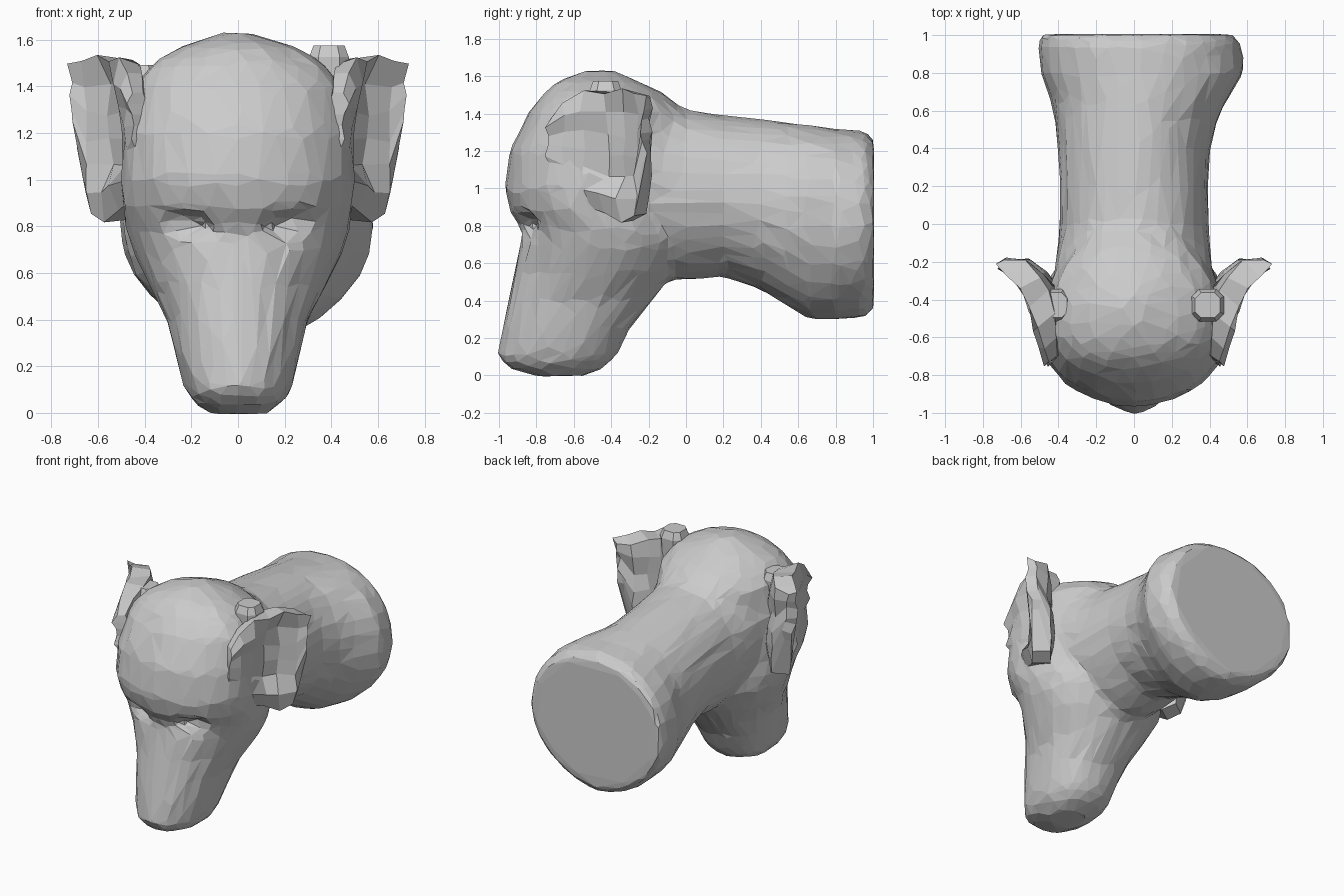
import bpy, bmesh, math, random
from mathutils import Vector

if "Cube" in bpy.data.objects:
    bpy.data.objects.remove(bpy.data.objects["Cube"])

random.seed(4)


def make_object(name, bm):
    bmesh.ops.recalc_face_normals(bm, faces=bm.faces)
    mesh = bpy.data.meshes.new(name)
    bm.to_mesh(mesh)
    bm.free()
    ob = bpy.data.objects.new(name, mesh)
    bpy.context.collection.objects.link(ob)
    return ob


def loft(name, rings):
    bm = bmesh.new()
    rows = [[bm.verts.new(p) for p in ring] for ring in rings]
    n = len(rows[0])
    for a, b in zip(rows, rows[1:]):
        for i in range(n):
            j = (i + 1) % n
            bm.faces.new((a[i], a[j], b[j], b[i]))
    bm.faces.new(rows[0])
    bm.faces.new(rows[-1])
    return make_object(name, bm)


def spow(v, e):
    return math.copysign(abs(v) ** e, v)


def apply_mod(ob, kind, **settings):
    mod = ob.modifiers.new(kind.lower(), kind)
    for key, value in settings.items():
        setattr(mod, key, value)
    bpy.context.view_layer.objects.active = ob
    bpy.ops.object.modifier_apply(modifier=mod.name)


def combine(ob, other, operation):
    apply_mod(ob, 'BOOLEAN', operation=operation, object=other, solver='EXACT')
    bpy.data.objects.remove(other)


N = 28
ANG = [2 * math.pi * i / N for i in range(N)]

# Head and muzzle: horizontal slices (z, front y, widest y, back y, half width)
slices = [
    (-0.005, -0.78, -0.68, -0.56, 0.11), (0.03, -0.93, -0.68, -0.46, 0.18),
    (0.09, -1.01, -0.66, -0.38, 0.225), (0.25, -0.98, -0.62, -0.30, 0.265),
    (0.40, -0.95, -0.55, -0.18, 0.30), (0.55, -0.92, -0.44, -0.06, 0.38),
    (0.70, -0.89, -0.41, 0.00, 0.455), (0.79, -0.88, -0.46, 0.00, 0.48),
    (0.88, -0.94, -0.53, 0.00, 0.49), (1.00, -0.97, -0.57, 0.00, 0.50),
    (1.20, -0.94, -0.57, 0.00, 0.49), (1.40, -0.84, -0.54, 0.00, 0.45),
    (1.50, -0.77, -0.52, -0.10, 0.37), (1.57, -0.70, -0.49, -0.25, 0.24),
    (1.63, -0.54, -0.46, -0.38, 0.06)]
rings = []
for z, yf, ym, yb, hw in slices:
    e = 0.9 if z < 0.45 else 1.0
    rings.append([(hw * spow(math.sin(t), e),
                   ym + ((yf if math.cos(t) > 0 else yb) - ym) * abs(math.cos(t)) ** e, z)
                  for t in ANG])
head = loft("head_and_neck", rings)

# Neck: upright slices (y, bottom z, top z, half width, x offset), narrowing below
slices = [
    (-0.45, 0.75, 1.56, 0.36, 0), (-0.25, 0.62, 1.55, 0.42, 0),
    (-0.10, 0.52, 1.46, 0.40, 0), (0.00, 0.51, 1.42, 0.395, 0),
    (0.20, 0.53, 1.39, 0.39, 0), (0.40, 0.46, 1.37, 0.40, 0),
    (0.55, 0.37, 1.35, 0.43, 0.01), (0.66, 0.30, 1.34, 0.47, 0.03),
    (0.80, 0.295, 1.32, 0.54, 0.045), (0.95, 0.305, 1.31, 0.54, 0.03),
    (1.005, 0.36, 1.27, 0.51, 0.01)]
neck = loft("neck", [[(cx + hw * spow(math.sin(t), 0.95 if math.cos(t) > 0 else 1.18), y,
                       (zb + zt) / 2 + (zt - zb) / 2
                       * spow(math.cos(t), 0.95 if math.cos(t) > 0 else 1.0)) for t in ANG]
                     for y, zb, zt, hw, cx in slices])
combine(head, neck, 'UNION')

# Eye sockets under the brow
for side in (-1, 1):
    bm = bmesh.new()
    bmesh.ops.create_icosphere(bm, subdivisions=2, radius=1)
    for v in bm.verts:
        v.co = Vector((v.co.x * 0.16 + side * 0.24, v.co.y * 0.09 - 0.85,
                       v.co.z * 0.06 + 0.81))
    combine(head, make_object("socket", bm), 'DIFFERENCE')

# Blend the joins, then reduce to coarse facets
apply_mod(head, 'REMESH', mode='VOXEL', voxel_size=0.04)
apply_mod(head, 'SMOOTH', factor=0.5, iterations=2)
apply_mod(head, 'DECIMATE', ratio=0.12)
for v in head.data.vertices:
    if v.co.y < 0.9:
        v.co += Vector([random.uniform(-0.005, 0.005) for _ in range(3)])
for poly in head.data.polygons:
    poly.use_smooth = False

# Ears: upright columns (x, y, low z, high z, half thickness), hollowed behind the rim
columns = [(0.41, -0.71, 1.08, 1.36, 0.05), (0.44, -0.62, 0.98, 1.46, 0.06),
           (0.445, -0.50, 0.90, 1.51, 0.085), (0.485, -0.40, 0.86, 1.52, 0.095),
           (0.545, -0.31, 0.83, 1.52, 0.085), (0.61, -0.235, 0.85, 1.50, 0.06),
           (0.69, -0.205, 1.14, 1.48, 0.035)]
ROWS = 7
C = len(columns)
bm = bmesh.new()
grid = {}
for side in (0, 1):
    for c, (x, y, lo, hi, half) in enumerate(columns):
        for r in range(ROWS):
            f = r / (ROWS - 1)
            thick = half * (1 if side else -1) * (0.75 if r in (0, ROWS - 1) else 1)
            px, py = x + thick * 0.8, y - thick * 0.6
            if side and c in (3, 4) and 1 < r < ROWS - 1:
                px -= 0.06
                py += 0.035
            jit = [random.uniform(-0.018, 0.018) for _ in range(3)]
            grid[side, c, r] = bm.verts.new((px + 0.04 * (f - 0.6) + jit[0], py + jit[1],
                                             lo + (hi - lo) * f + jit[2]))
for side in (0, 1):
    for c in range(C - 1):
        for r in range(ROWS - 1):
            bm.faces.new([grid[side, c + i, r + j] for i, j in ((0, 0), (1, 0), (1, 1), (0, 1))])
border = ([(c, 0) for c in range(C)] + [(C - 1, r) for r in range(1, ROWS)]
          + [(c, ROWS - 1) for c in range(C - 2, -1, -1)] + [(0, r) for r in range(ROWS - 2, 0, -1)])
for a, b in zip(border, border[1:] + border[:1]):
    bm.faces.new([grid[(0,) + a], grid[(0,) + b], grid[(1,) + b], grid[(1,) + a]])
ears = make_object("ears", bm)
apply_mod(ears, 'MIRROR', use_axis=(True, False, False))

# Ear roots: raised lumps joining ears to skull, taller on one side
for name, cx, top in (("ear_root_right", 0.39, 1.575), ("ear_root_left", -0.42, 1.49)):
    loft(name, [[(cx + w * spow(math.sin(t), 0.7), -0.43 + w * spow(math.cos(t), 0.7), z)
                 for t in [math.pi * (i + 0.5) / 4 for i in range(8)]]
                for z, w in ((1.3, 0.08), (top - 0.05, 0.09), (top, 0.07))])
